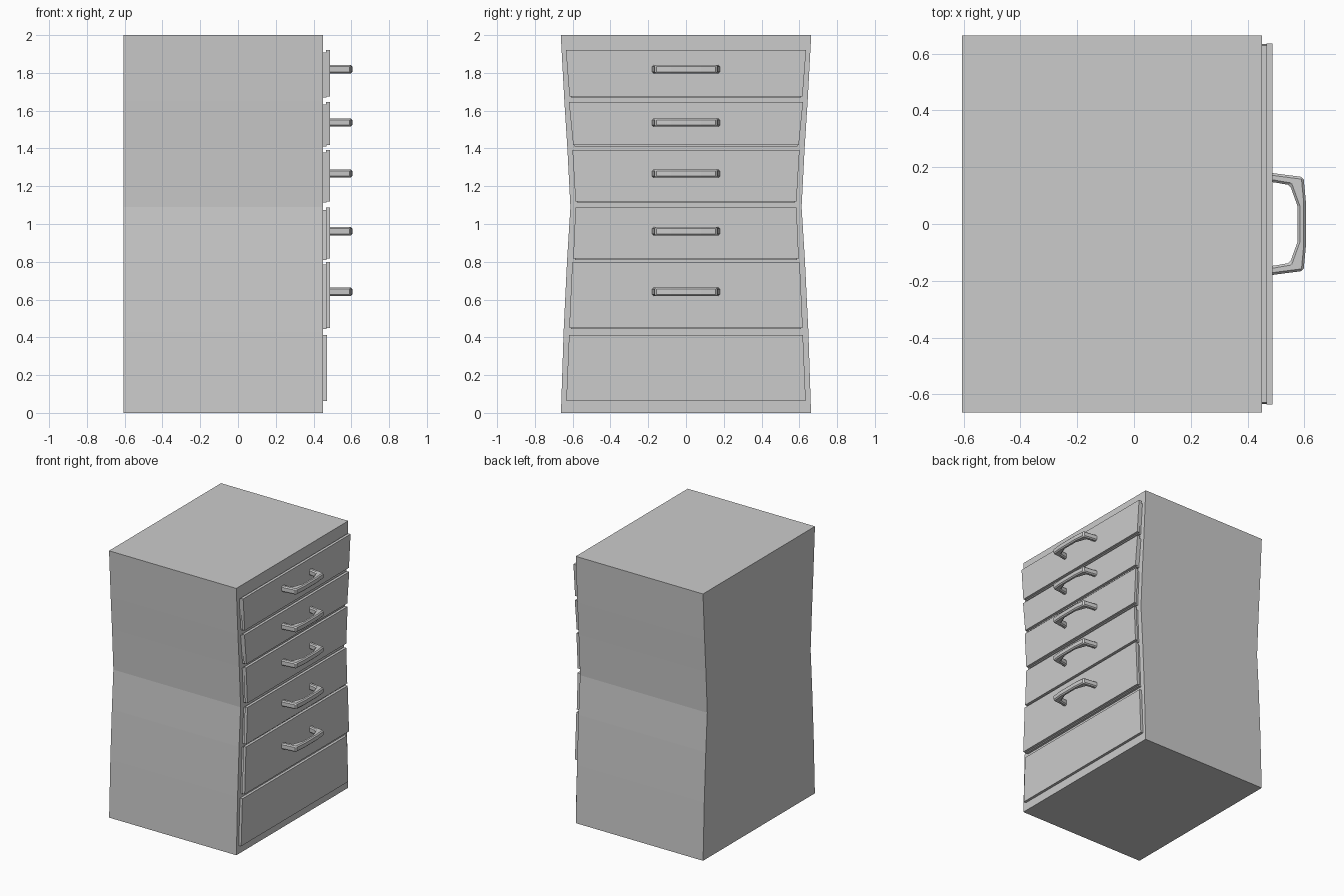
import bpy, bmesh
from mathutils import Vector

if "Cube" in bpy.data.objects:
    bpy.data.objects.remove(bpy.data.objects["Cube"])


def prism(name, points, offset, bevel=0.0):
    """Extrude a closed planar outline along an offset, with optional chamfer."""
    bm = bmesh.new()
    face = bm.faces.new([bm.verts.new(p) for p in points])
    res = bmesh.ops.extrude_face_region(bm, geom=[face], use_keep_orig=True)
    verts = [g for g in res["geom"] if isinstance(g, bmesh.types.BMVert)]
    bmesh.ops.translate(bm, verts=verts, vec=Vector(offset))
    bmesh.ops.recalc_face_normals(bm, faces=bm.faces)
    mesh = bpy.data.meshes.new(name)
    bm.to_mesh(mesh)
    bm.free()
    obj = bpy.data.objects.new(name, mesh)
    bpy.context.collection.objects.link(obj)
    if bevel:
        mod = obj.modifiers.new("chamfer", "BEVEL")
        mod.width = bevel
        mod.segments = 1
        mod.limit_method = "ANGLE"
        mod.angle_limit = 0.7
    return obj


def panel(name, x0, x1, z0, z1, w0, w1):
    """Trapezoid board: half-width w0 at the bottom, w1 at the top."""
    pts = [(x0, -w0, z0), (x0, w0, z0), (x0, w1, z1), (x0, -w1, z1)]
    return prism(name, pts, (x1 - x0, 0, 0))


# Cabinet body with waisted sides
side = [(0.662, 0), (0.648, 0.43), (0.63, 0.8), (0.612, 1.09),
        (0.628, 1.4), (0.644, 1.65), (0.663, 2.0)]
outline = [(-0.605, w, z) for w, z in side]
outline += [(-0.605, -w, z) for w, z in reversed(side)]
prism("cabinet_body", outline, (1.055, 0, 0))

# Drawers: bottom z, top z, bottom half-width, top half-width, handle z
drawers = [
    (1.676, 1.921, 0.617, 0.636, 1.82),
    (1.417, 1.645, 0.597, 0.620, 1.537),
    (1.120, 1.391, 0.585, 0.601, 1.267),
    (0.817, 1.088, 0.597, 0.585, 0.961),
    (0.450, 0.798, 0.618, 0.602, 0.641),
]

# Handle outline, half of it, mirrored in y
half = [(0.475, 0.181), (0.497, 0.178), (0.597, 0.165), (0.605, 0.08),
        (0.576, 0.062), (0.549, 0.137), (0.497, 0.146), (0.475, 0.149)]
outer, inner = half[:4], half[4:]
ring = outer + [(x, -y) for x, y in reversed(outer)]
ring += [(x, -y) for x, y in reversed(inner)] + inner

for i, (z0, z1, w0, w1, zh) in enumerate(drawers, 1):
    # Backing board, raised front and pull handle
    panel(f"drawer_backing_{i}", 0.44, 0.468, z0 - 0.007, z1 - 0.013, w0 - 0.008, w1 - 0.008)
    panel(f"drawer_front_{i}", 0.467, 0.488, z0, z1, w0, w1)
    prism(f"drawer_handle_{i}", [(x, y, zh - 0.022) for x, y in ring],
          (0, 0, 0.044), bevel=0.008)

# Plain bottom panel
panel("bottom_panel", 0.44, 0.47, 0.062, 0.412, 0.634, 0.619)
